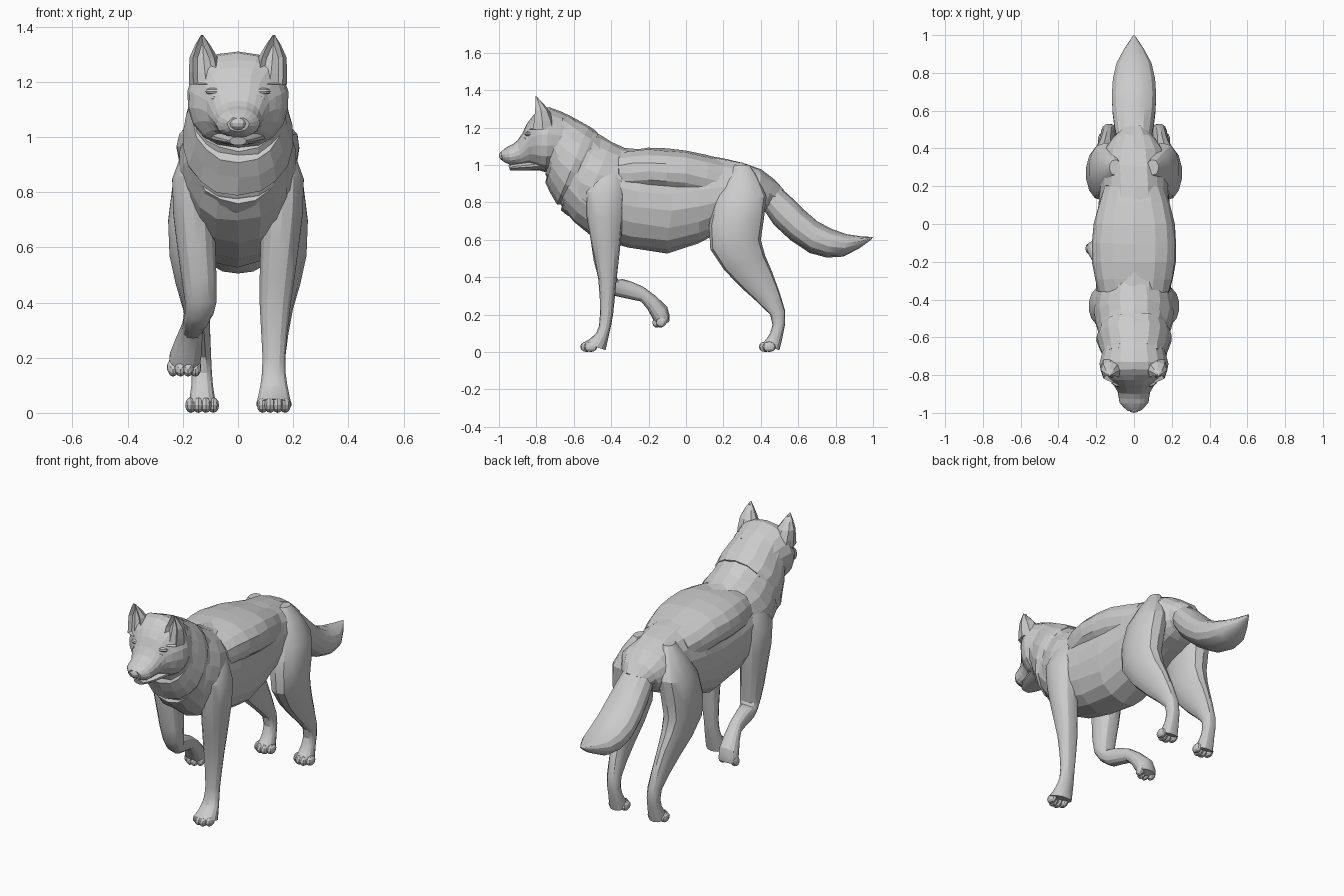
import bpy
import bmesh
import math
import random
from mathutils import Vector, Matrix

random.seed(4)
default_cube = bpy.data.objects.get("Cube")
if default_cube:
    bpy.data.objects.remove(default_cube, do_unlink=True)

# Single fur colour
fur_colour = (.6, .6, .6, 1)
fur = bpy.data.materials.new("grey_fur")
fur.use_nodes = True
fur.diffuse_color = fur_colour
fur.node_tree.nodes["Principled BSDF"].inputs["Base Color"].default_value = fur_colour


def finish(name, bm, smooth=False):
    """Turn a bmesh into a named object, flat or smooth by angle."""
    bmesh.ops.recalc_face_normals(bm, faces=bm.faces)
    mesh = bpy.data.meshes.new(name)
    bm.to_mesh(mesh)
    bm.free()
    mesh.materials.append(fur)
    obj = bpy.data.objects.new(name, mesh)
    bpy.context.collection.objects.link(obj)
    if smooth:
        bpy.ops.object.select_all(action="DESELECT")
        obj.select_set(True)
        bpy.context.view_layer.objects.active = obj
        bpy.ops.object.shade_smooth_by_angle(angle=math.radians(25))


def refine(stations):
    """Add a station on the smooth curve halfway along every span."""
    padded = [stations[0], *stations, stations[-1]]
    result = []
    for before, start, end, after in zip(padded, padded[1:], padded[2:], padded[3:]):
        halfway = [(b + c) * 9 / 16 - (a + d) / 16
                   for a, b, c, d in zip(before, start, end, after)]
        result += [start, halfway]
    return result + [stations[-1]]


def loft_mesh(stations, sides=14, side=1, square=.85, jitter=0):
    """Skin rings; each station is (y, z) of one edge, (y, z) of the
    opposite edge, half width and optional sideways offset."""
    bm = bmesh.new()
    rings = []
    for y_top, z_top, y_low, z_low, width, *offset in refine(stations):
        top, low = Vector((0, y_top, z_top)), Vector((0, y_low, z_low))
        middle, half = (top + low) / 2, (top - low) / 2
        shift = side * sum(offset)
        ring = []
        for i in range(sides):
            angle = math.tau * i / sides
            across = math.copysign(abs(math.sin(angle)) ** square, math.sin(angle))
            point = middle + half * math.cos(angle) + Vector((shift + width * across, 0, 0))
            point += Vector([random.uniform(-jitter, jitter) for axis in "xyz"])
            ring.append(bm.verts.new(point))
        rings.append(ring)
    for ring, following in zip(rings, rings[1:]):
        for i in range(sides):
            j = (i + 1) % sides
            bm.faces.new((ring[i], ring[j], following[j], following[i]))
    bm.faces.new(rings[0])
    bm.faces.new(rings[-1])
    return bm


def loft(name, stations, smooth=False, **options):
    finish(name, loft_mesh(stations, **options), smooth)


def blob(name, centre, radii, tilt=0):
    """Ellipsoid, tilted about the sideways axis."""
    bm = bmesh.new()
    matrix = (Matrix.Translation(centre) @ Matrix.Rotation(tilt, 4, "X")
              @ Matrix.Diagonal((*radii, 1)))
    bmesh.ops.create_uvsphere(bm, u_segments=10, v_segments=6, radius=1, matrix=matrix)
    finish(name, bm, smooth=True)


def add_toes(name, x, y, z, tilt=0):
    """Four toes fanned over the front of a paw, the outer two set back."""
    for i in range(4):
        place = i - 1.5
        setback = .02 if abs(place) > 1 else 0
        blob(f"{name}_toe_{i + 1}", (x + place * .027, y + setback, z),
             (.022, .036, .028), tilt)


# Trunk from throat to rump
loft("torso", [
    (-.65, 1.28, -.75, .95, .17),
    (-.5, 1.19, -.67, .78, .19),
    (-.35, 1.09, -.5, .62, .2),
    (-.05, 1.07, -.1, .53, .2),
    (.2, 1.04, .2, .65, .18),
    (.4, .98, .38, .72, .16),
    (.52, .87, .43, .76, .08),
], sides=18, jitter=.005)

# Overlapping layers of the coat
loft("neck_ruff", [
    (-.63, 1.27, -.75, .91, .17),
    (-.52, 1.21, -.69, .79, .2),
    (-.47, 1.17, -.63, .8, .18),
], sides=18, jitter=.004)
loft("shoulder_mantle", [
    (-.5, 1.18, -.67, .76, .18),
    (-.4, 1.125, -.57, .7, .215),
    (-.3, 1.08, -.4, .7, .19),
], sides=18, jitter=.004, square=1)
loft("back_saddle", [
    (-.36, 1.07, -.36, .84, .19),
    (-.2, 1.09, -.2, .84, .225),
    (0, 1.075, 0, .83, .215),
    (.2, 1.03, .2, .78, .16),
], sides=16, jitter=.004, square=.7)

# Tail
loft("tail", [
    (.38, .98, .4, .8, .08),
    (.55, .84, .47, .68, .105),
    (.7, .7, .66, .53, .12),
    (.86, .63, .84, .51, .095),
    (1, .615, .99, .6, .006),
], smooth=True)

# Head, jaw and nose
loft("head", [
    (-.6, 1.25, -.66, 1, .15),
    (-.73, 1.31, -.75, .96, .185),
    (-.8, 1.28, -.8, .98, .16),
    (-.85, 1.22, -.84, 1, .115),
    (-.9, 1.13, -.88, 1, .086),
    (-.95, 1.1, -.94, 1, .077),
    (-.99, 1.07, -.98, 1.02, .04),
], sides=18, jitter=.002)
loft("lower_jaw", [
    (-.78, 1.03, -.78, .97, .1),
    (-.9, 1.01, -.89, .97, .066),
    (-.95, 1, -.94, .97, .03),
], smooth=True)
blob("nose", (0, -.975, 1.05), (.032, .025, .026))

# Forelegs share an upper part; one stands and one is lifted
upper_foreleg = [
    (-.46, 1, -.35, 1, .03, .14),
    (-.54, .86, -.33, .83, .075, .165),
    (-.51, .6, -.35, .58, .07, .15),
    (-.47, .4, -.37, .4, .058, .135),
]
standing_shank = [
    (-.46, .2, -.39, .2, .042, .13),
    (-.48, .1, -.41, .1, .05, .13),
    (-.55, .05, -.43, .01, .065, .13),
]
lifted_shank = [
    (-.38, .3, -.34, .39, .048, .15),
    (-.24, .27, -.23, .35, .04, .165),
    (-.18, .18, -.1, .24, .058, .19),
    (-.15, .14, -.09, .16, .055, .195),
]
hind_leg = [
    (.26, 1, .34, 1, .03, .1),
    (.15, .8, .43, .83, .09, .15),
    (.13, .55, .4, .6, .085, .165),
    (.3, .34, .46, .43, .05, .15),
    (.45, .2, .53, .22, .038, .135),
    (.45, .1, .52, .1, .04, .13),
    (.4, .04, .5, .01, .052, .13),
]
ear_shape = [
    (-.84, 1.19, -.69, 1.19, .062, .115),
    (-.82, 1.29, -.73, 1.29, .05, .125),
    (-.805, 1.37, -.795, 1.36, .006, .13),
]

# Paired parts on both sides
for label, side, shank in (("left", 1, standing_shank), ("right", -1, lifted_shank)):
    ear = loft_mesh(ear_shape, sides=8, side=side)
    bmesh.ops.recalc_face_normals(ear, faces=ear.faces)
    hollow = [face for face in ear.faces if face.normal.y < -.5]
    bmesh.ops.inset_region(ear, faces=hollow, thickness=.01, depth=-.02)
    finish(label + "_ear", ear)
    blob(label + "_eye", (side * .075, -.855, 1.14), (.024, .016, .01))
    blob(label + "_brow", (side * .08, -.838, 1.165), (.04, .025, .015))
    loft(label + "_front_leg", upper_foreleg + shank, smooth=True, side=side)
    loft(label + "_hind_leg", hind_leg, smooth=True, side=side)
    add_toes(label + "_hind", side * .13, .425, .028)
add_toes("left_front", .13, -.53, .028)
add_toes("right_front", -.195, -.15, .165, math.radians(65))
